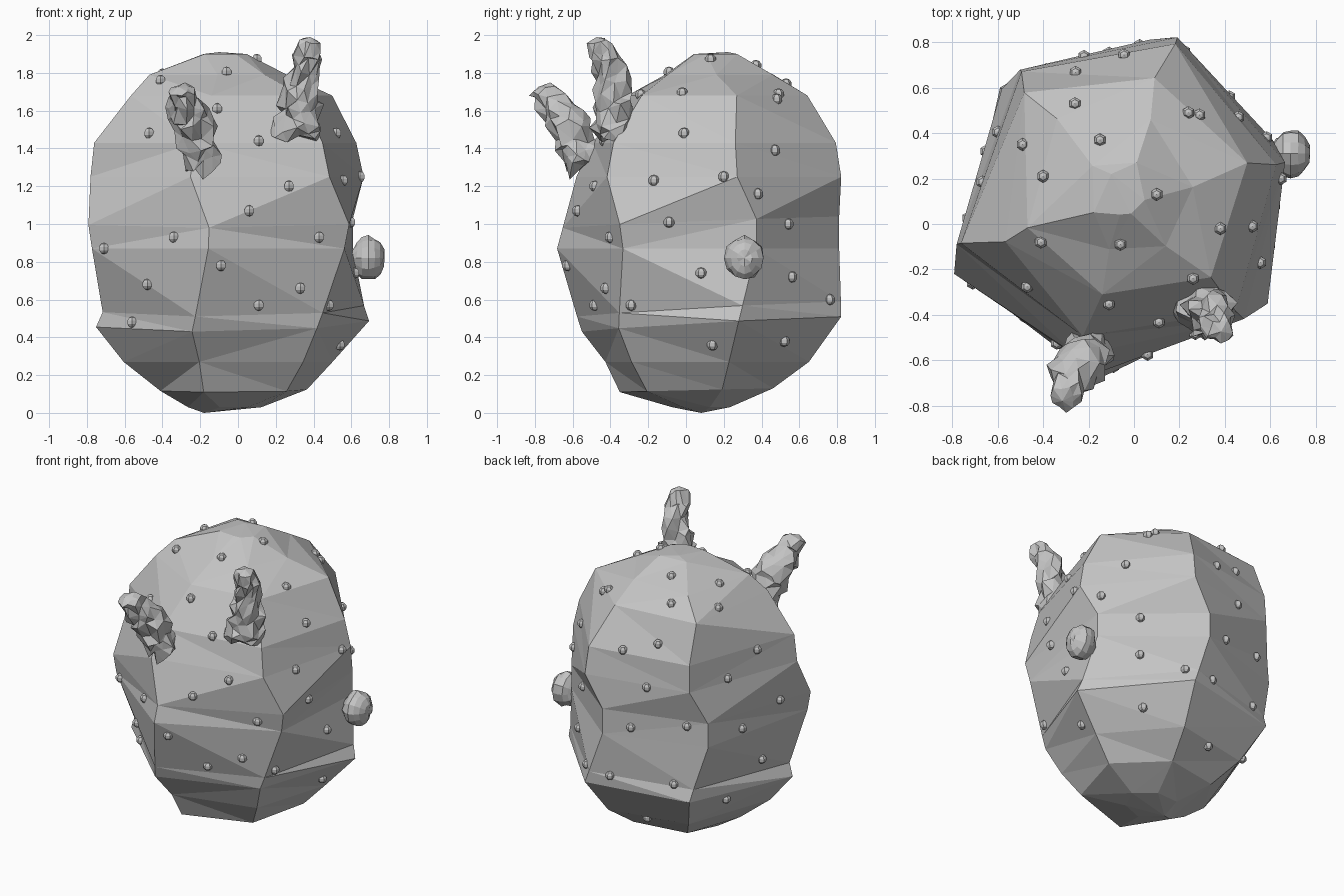
import bpy, bmesh, random
from math import cos, sin, radians, pi
from mathutils import Vector, Matrix
from mathutils.bvhtree import BVHTree

random.seed(4)
default = bpy.data.objects.get("Cube")
if default:
    bpy.data.objects.remove(default)

# One plain stone colour for everything
GREY = (0.55, 0.55, 0.55, 1)
stone = bpy.data.materials.new("stone grey")
stone.use_nodes = True
stone.diffuse_color = GREY
for node in stone.node_tree.nodes:
    if node.type == 'BSDF_PRINCIPLED':
        node.inputs["Base Color"].default_value = GREY


def make_object(name, bm):
    """Turn a bmesh into a flat shaded object."""
    bmesh.ops.recalc_face_normals(bm, faces=bm.faces)
    mesh = bpy.data.meshes.new(name)
    bm.to_mesh(mesh)
    bm.free()
    mesh.materials.append(stone)
    obj = bpy.data.objects.new(name, mesh)
    bpy.context.collection.objects.link(obj)
    return obj


def loft(bm, rings, start, end):
    """Skin a stack of point rings and close both ends with a point."""
    loops = [[bm.verts.new(p) for p in ring] for ring in rings]
    count = len(loops[0])
    for low, high in zip(loops, loops[1:]):
        for i in range(count):
            j = (i + 1) % count
            bm.faces.new((low[i], low[j], high[j], high[i]))
    for loop, tip in ((loops[0], start), (loops[-1], end)):
        point = bm.verts.new(tip)
        for i in range(count):
            bm.faces.new((loop[i], loop[(i + 1) % count], point))
    bmesh.ops.triangulate(bm, faces=bm.faces)


# Boulder body: six-cornered rings, each with height, tilt, twist and corner radii
AXIS = Vector((-0.05, 0.08, 0))
CORNERS = (-107, -43, 15, 72, 127, 193)
LAYERS = (
    (.03, 0, 0, (.16, .14, .18, .16, .18, .22)),
    (.12, .01, 0, (.45, .42, .43, .4, .4, .37)),
    (.27, 0, 0, (.53, .54, .57, .6, .58, .57)),
    (.47, .04, 0, (.66, .64, .77, .78, .75, .72)),
    (.55, .04, 2, (.68, .66, .75, .77, .73, .69)),
    (.87, 0, 9, (.77, .74, .72, .74, .75, .78)),
    (1.01, .03, 9, (.74, .77, .72, .74, .74, .8)),
    (1.25, 0, 0, (.69, .73, .74, .78, .75, .75)),
    (1.43, 0, 0, (.6, .68, .7, .75, .74, .73)),
    (1.68, 0, 4, (.4, .5, .58, .58, .66, .54)),
    (1.79, 0, 0, (.2, .26, .32, .4, .48, .43)),
    (1.9, 0, 0, (.04, .05, .1, .2, .22, .13)),
)


def body_ring(height, tilt, twist, radii):
    ring = []
    for corner, radius in zip(CORNERS, radii):
        a = radians(corner + twist)
        lift = tilt * cos(a - 1.4)
        ring.append(AXIS + Vector((radius * cos(a), radius * sin(a), height + lift)))
    return ring


body = bmesh.new()
loft(body, [body_ring(*layer) for layer in LAYERS], (-.18, .08, 0), (-.1, .22, 1.91))
surface = BVHTree.FromBMesh(body)
make_object("boulder_body", body)

# Studs: small six-sided beads dropped on to the body from each side
X, Y, Z = (Vector(axis) for axis in ((1, 0, 0), (0, 1, 0), (0, 0, 1)))
TILT = radians(25)
corner_side = Vector((-.83, -.56, 0)).normalized()
corner_out = Vector((-.56, .83, 0)).normalized()
corner_up = Z * cos(TILT) - corner_out * sin(TILT)
corner_aim = -corner_out * cos(TILT) - Z * sin(TILT)

TOP = ((.1, .13), (-.06, -.09), (-.15, .37), (.38, -.02), (-.41, -.08),
       (.26, -.24), (.24, .49), (-.4, .21), (-.26, .53), (-.49, .35))
FRONT = ((-.11, 1.61), (.11, 1.44), (-.47, 1.48), (.27, 1.2), (.06, 1.07),
         (.43, .93), (-.34, .93), (-.09, .78), (.33, .66), (.11, .57),
         (-.48, .68), (-.56, .48), (-.71, .87))
SIDE = ((-.01, 1.48), (.47, 1.39), (.48, 1.66), (-.17, 1.23), (.2, 1.25),
        (.38, 1.16), (.54, 1), (-.09, 1.01), (.08, .74), (.56, .72),
        (.76, .6), (-.29, .57), (.14, .36), (.52, .38))
BACK = ((-.16, 1.08), (-.38, 1.04), (.45, 1.05), (-.23, .81), (.27, .87),
        (.59, .74), (-.33, .56), (.02, .57), (.36, .56), (.48, .37),
        (-.46, .26), (-.06, .21), (.26, .12), (-.23, 0))

studs = bmesh.new()
for spots, across, up, aim in ((TOP, X, Y, -Z), (FRONT, X, Z, Y), (SIDE, Y, Z, -X),
                               (BACK, corner_side, corner_up, corner_aim)):
    for u, v in spots:
        hit = surface.ray_cast(across * u + up * v - aim * 5, aim)[0]
        if hit:
            bmesh.ops.create_uvsphere(studs, u_segments=6, v_segments=5, radius=.03,
                                      matrix=Matrix.Translation(hit))
make_object("studs", studs)


# Horns: crumpled tapering tubes along a short path
def make_horn(name, path, widths, sides=10, steps=10):
    path = [Vector(p) for p in path]
    spin = (path[-1] - path[0]).to_track_quat('Z', 'Y')
    rings = []
    for k in range(steps):
        place = k / (steps - 1) * (len(path) - 1)
        i = min(int(place), len(path) - 2)
        middle = path[i].lerp(path[i + 1], place - i)
        width = widths[i] + (widths[i + 1] - widths[i]) * (place - i)
        ring = []
        for s in range(sides):
            a = 2 * pi * (s + k / 2) / sides
            r = width * random.uniform(.7, 1.25)
            wobble = random.uniform(-.03, .03) if k < steps - 1 else 0
            ring.append(middle + spin @ Vector((r * cos(a), r * sin(a), wobble)))
        rings.append(ring)
    bm = bmesh.new()
    loft(bm, rings, path[0], path[-1] + spin @ Vector((0, 0, .02)))
    make_object(name, bm)


make_horn("left_horn", ((.29, -.36, 1.47), (.33, -.39, 1.62), (.36, -.41, 1.82),
                        (.38, -.47, 1.97)), (.12, .11, .085, .05))
make_horn("right_horn", ((-.18, -.54, 1.31), (-.22, -.59, 1.45), (-.27, -.67, 1.6),
                         (-.31, -.77, 1.71)), (.09, .11, .1, .06))

# Round crumpled knob on the left side
knob = bmesh.new()
bmesh.ops.create_uvsphere(knob, u_segments=12, v_segments=8, radius=.11)
for v in knob.verts:
    v.co *= random.uniform(.92, 1.06)
bmesh.ops.rotate(knob, verts=knob.verts, matrix=Matrix.Rotation(pi / 2, 3, 'Y'))
bmesh.ops.scale(knob, verts=knob.verts, vec=(.8, .95, 1.05))
bmesh.ops.translate(knob, verts=knob.verts, vec=(.69, .31, .82))
make_object("side_knob", knob)
